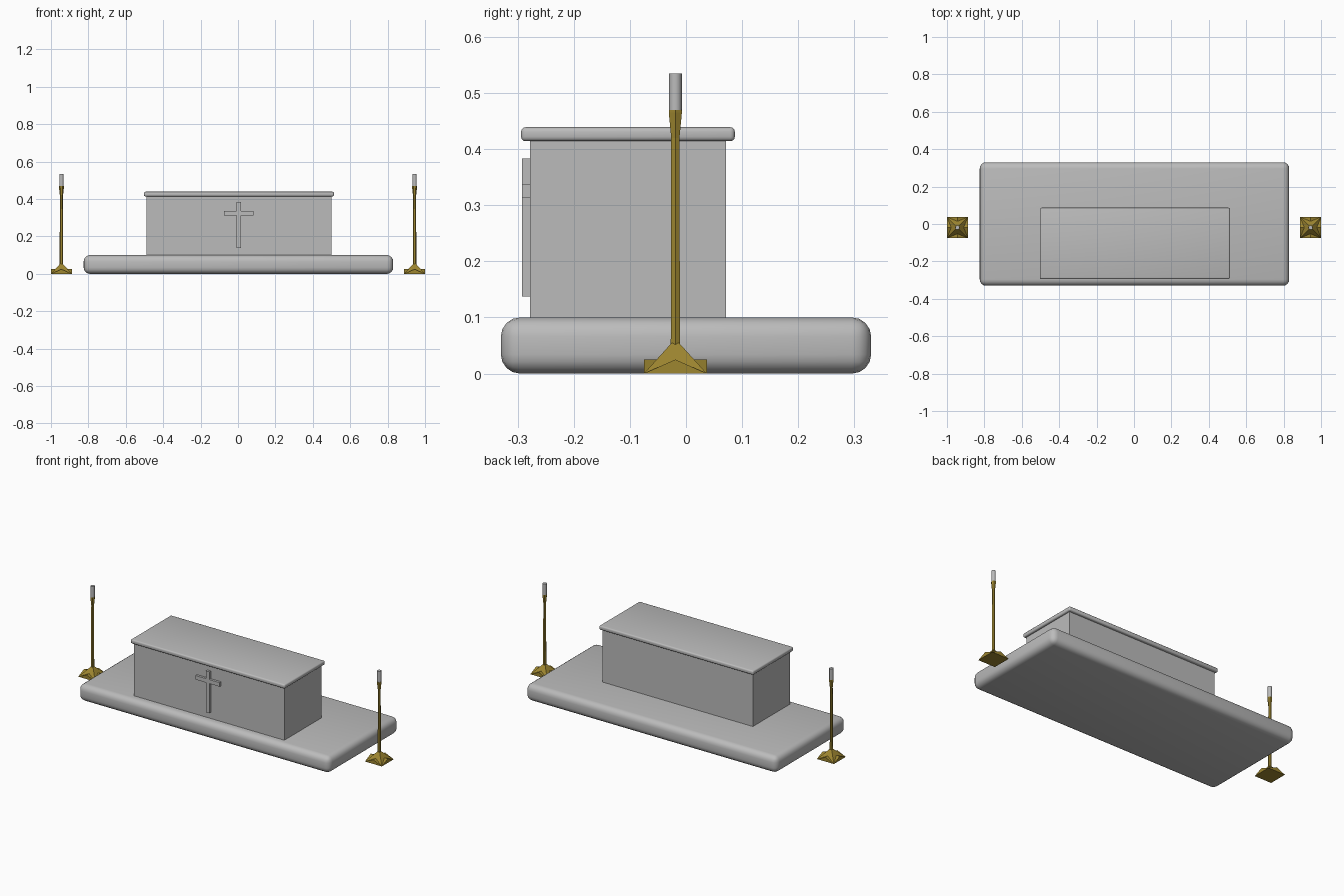
import bpy, bmesh, math
from mathutils import Matrix

if "Cube" in bpy.data.objects:
    bpy.data.objects.remove(bpy.data.objects["Cube"])


def material(name, rgb):
    m = bpy.data.materials.new(name)
    m.use_nodes = True
    m.diffuse_color = (*rgb, 1)
    m.node_tree.nodes["Principled BSDF"].inputs["Base Color"].default_value = (*rgb, 1)
    return m


STONE = material("pale grey stone", (0.5, 0.5, 0.5))
BRASS = material("aged brass", (0.34, 0.24, 0.03))


def finish(name, bm, mat):
    bmesh.ops.recalc_face_normals(bm, faces=bm.faces)
    mesh = bpy.data.meshes.new(name)
    bm.to_mesh(mesh)
    bm.free()
    mesh.materials.append(mat)
    obj = bpy.data.objects.new(name, mesh)
    bpy.context.collection.objects.link(obj)
    return obj


def smooth(obj, angle):
    bpy.ops.object.select_all(action='DESELECT')
    obj.select_set(True)
    bpy.context.view_layer.objects.active = obj
    bpy.ops.object.shade_smooth_by_angle(angle=math.radians(angle))


def box(name, xs, ys, zs, bevel=0, segments=3):
    bm = bmesh.new()
    size = [b - a for a, b in (xs, ys, zs)]
    mid = [(a + b) / 2 for a, b in (xs, ys, zs)]
    bmesh.ops.create_cube(bm, size=1, matrix=Matrix.Translation(mid) @ Matrix.Diagonal((*size, 1)))
    if bevel:
        bmesh.ops.bevel(bm, geom=bm.edges[:], offset=bevel, segments=segments,
                        profile=0.5, affect='EDGES')
    obj = finish(name, bm, STONE)
    if bevel:
        smooth(obj, 40)
    return obj


def lathe(name, profile, sides, mat, x, y, turn=0):
    """Stacked rings of (radius, height), capped at both ends."""
    bm = bmesh.new()
    rings = []
    for r, z in profile:
        angles = [turn + math.tau * i / sides for i in range(sides)]
        rings.append([bm.verts.new((x + r * math.cos(a), y + r * math.sin(a), z)) for a in angles])
    for low, high in zip(rings, rings[1:]):
        for i in range(sides):
            j = (i + 1) % sides
            bm.faces.new((low[i], low[j], high[j], high[i]))
    bm.faces.new(rings[0])
    bm.faces.new(rings[-1])
    return finish(name, bm, mat)


def gabled_foot(name, x, y, half, ridge):
    """Square foot whose edges rise to a point at their middles."""
    bm = bmesh.new()
    for turn in (0, math.pi / 2):
        place = Matrix.Translation((x, y, 0)) @ Matrix.Rotation(turn, 4, 'Z')
        ends = []
        for e in (-half, half):
            ends.append([bm.verts.new(place @ v) for v in
                         (Matrix.Translation((-half, e, 0)).translation,
                          Matrix.Translation((half, e, 0)).translation,
                          Matrix.Translation((0, e, ridge)).translation)])
        a, b = ends
        bm.faces.new(a)
        bm.faces.new(b)
        for i in range(3):
            j = (i + 1) % 3
            bm.faces.new((a[i], a[j], b[j], b[i]))
    return finish(name, bm, BRASS)


# Platform, altar body and table top
box("platform", (-0.825, 0.83), (-0.33, 0.33), (0, 0.1), 0.034, 4)
box("altar_body", (-0.49, 0.50), (-0.278, 0.071), (0.098, 0.416))
box("altar_top", (-0.503, 0.513), (-0.294, 0.087), (0.414, 0.439), 0.008, 3)

# Raised cross on the front: one outline pushed outwards
bm = bmesh.new()
cx, w, arm = 0.004, 0.0115, 0.08
low, under, over, high = 0.137, 0.313, 0.337, 0.383
half_outline = [(w, low), (w, under), (arm, under), (arm, over), (w, over), (w, high)]
outline = half_outline + [(-px, pz) for px, pz in reversed(half_outline)]
face = bm.faces.new([bm.verts.new((cx + px, -0.276, pz)) for px, pz in outline])
pushed = bmesh.ops.extrude_face_region(bm, geom=[face])["geom"]
bmesh.ops.translate(bm, vec=(0, -0.016, 0),
                    verts=[v for v in pushed if isinstance(v, bmesh.types.BMVert)])
finish("front_cross", bm, STONE)

# Candle stands on both sides
HALF, Y = 0.056, -0.019
for side, sx in (("right", -1), ("left", 1)):
    x = sx * (1 - HALF)
    gabled_foot(side + "_stand_foot", x, Y, HALF, 0.025)
    lathe(side + "_stand_pyramid", [(HALF * math.sqrt(2), 0), (0.01, 0.054)], 4, BRASS, x, Y, math.pi / 4)
    lathe(side + "_stand_pole", [(0.0095, 0.04), (0.0085, 0.42), (0.0135, 0.465), (0.0135, 0.47)],
          6, BRASS, x, Y)
    candle = lathe(side + "_candle", [(0.0115, 0.465), (0.0115, 0.535)], 12, STONE, x, Y)
    smooth(candle, 40)
